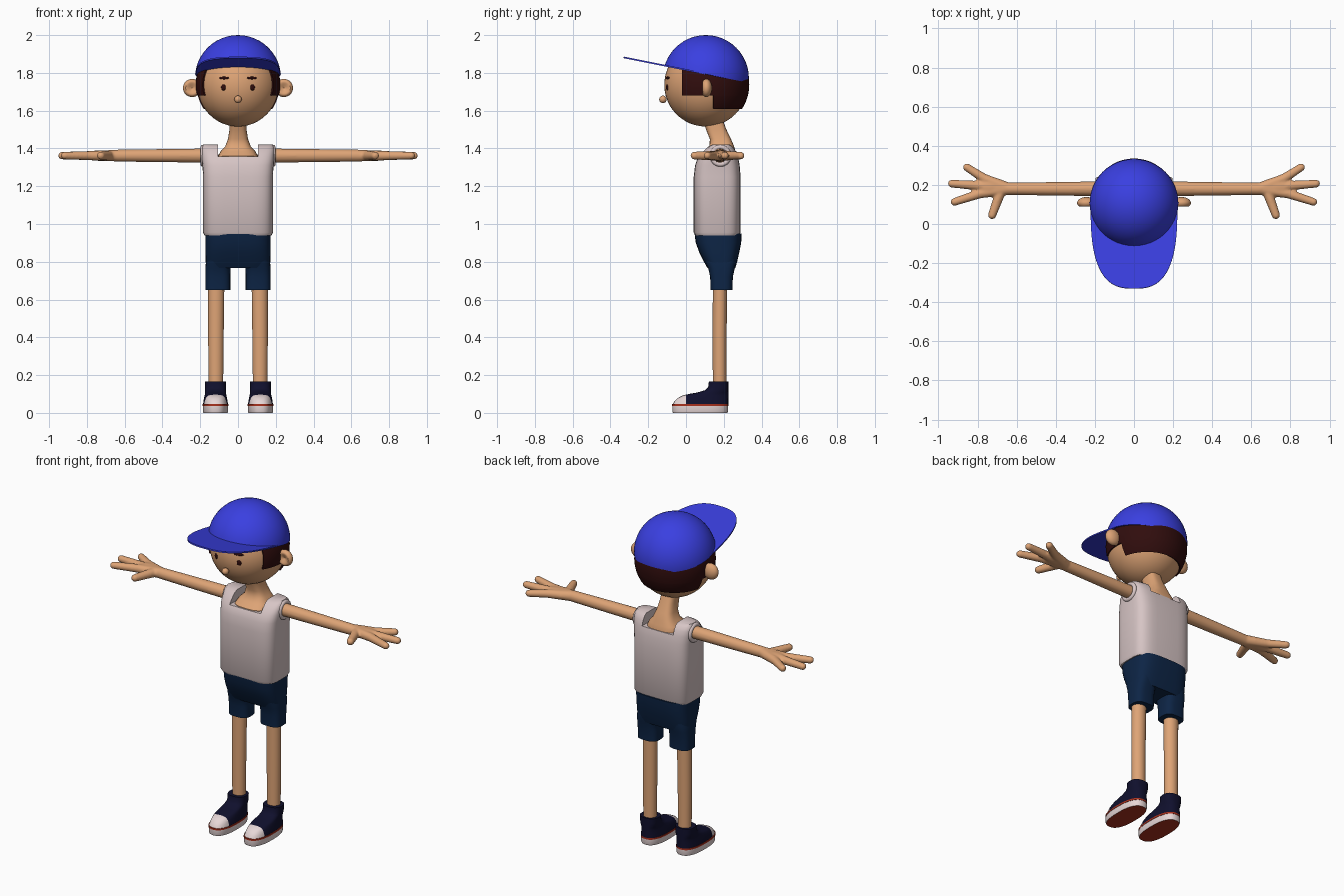
import bpy, bmesh, math
from mathutils import Matrix, Vector

if "Cube" in bpy.data.objects:
    bpy.data.objects.remove(bpy.data.objects["Cube"])


def material(name, *rgb):
    m = bpy.data.materials.new(name)
    m.use_nodes = True
    m.diffuse_color = (*rgb, 1)
    m.node_tree.nodes["Principled BSDF"].inputs["Base Color"].default_value = (*rgb, 1)
    return m


SKIN = material("skin", .73, .37, .18)
BLUE = material("cap blue", .042, .05, .75)
HAIR = material("dark brown", .03, .004, .004)
SHIRT = material("shirt off white", .68, .56, .56)
SHORTS = material("shorts navy", .004, .018, .06)
CANVAS = material("shoe canvas", .005, .005, .026)
RUBBER = material("shoe rubber", .8, .68, .68)
RED = material("sole red", .4, .03, .012)


def add(name, bm, mats, mirror=False, mods=(), rule=None):
    """Make an object, apply its modifiers and shade it."""
    bmesh.ops.recalc_face_normals(bm, faces=bm.faces[:])
    if rule:
        bm.normal_update()
        for f in bm.faces:
            f.material_index = rule(f)
    me = bpy.data.meshes.new(name)
    bm.to_mesh(me)
    bm.free()
    for m in mats:
        me.materials.append(m)
    ob = bpy.data.objects.new(name, me)
    bpy.context.collection.objects.link(ob)
    if mirror:
        ob.modifiers.new("mirror", 'MIRROR').use_mirror_merge = False
    for kind, settings in mods:
        mod = ob.modifiers.new(kind.lower(), kind)
        for key, value in settings.items():
            setattr(mod, key, value)
    bpy.ops.object.select_all(action='DESELECT')
    ob.select_set(True)
    bpy.context.view_layer.objects.active = ob
    bpy.ops.object.convert(target='MESH')
    bpy.ops.object.shade_smooth_by_angle(angle=math.radians(42))
    return ob


def oval(cx, cy, hw, hd, n, seg=40, turn=2 * math.pi, start=0):
    """Points of a rounded-rectangle outline."""
    for i in range(seg):
        a = start + turn * i / seg
        c, s = math.cos(a), math.sin(a)
        yield (cx + hw * math.copysign(abs(c) ** (2 / n), c),
               cy + hd * math.copysign(abs(s) ** (2 / n), s))


def loft(rings, n=2.5):
    """Skin rings of (z, centre x, centre y, half width, half depth)."""
    bm = bmesh.new()
    loops = [[bm.verts.new((x, y, z)) for x, y in oval(cx, cy, hw, hd, n)]
             for z, cx, cy, hw, hd in rings]
    for a, b in zip(loops, loops[1:]):
        for i in range(len(a)):
            j = (i + 1) % len(a)
            bm.faces.new((a[i], a[j], b[j], b[i]))
    bm.faces.new(loops[0][::-1])
    bm.faces.new(loops[-1])
    return bm


def ball(bm, centre, radii, rot=Matrix(), seg=32):
    mat = Matrix.Translation(centre) @ rot @ Matrix.Diagonal((*radii, 1))
    return bmesh.ops.create_uvsphere(bm, u_segments=seg, v_segments=seg // 2,
                                     radius=1, matrix=mat)["verts"]


def capsule(bm, p, q, r1, r2):
    p, q = Vector(p), Vector(q)
    d = q - p
    mat = Matrix.Translation((p + q) / 2) @ d.to_track_quat('Z', 'Y').to_matrix().to_4x4()
    bmesh.ops.create_cone(bm, cap_ends=True, segments=24, radius1=r1, radius2=r2,
                          depth=d.length, matrix=mat)
    ball(bm, p, (r1,) * 3, seg=24)
    ball(bm, q, (r2,) * 3, seg=24)


def bisect(bm, co, no, clear=False):
    bmesh.ops.bisect_plane(bm, geom=bm.verts[:] + bm.edges[:] + bm.faces[:],
                           plane_co=co, plane_no=no, clear_inner=clear)


# Head and nose
HEAD = Vector((0, .105, 1.737))
bm = bmesh.new()
ball(bm, HEAD, (.216, .22, .221), seg=48)
add("head", bm, [SKIN])
bm = bmesh.new()
ball(bm, (0, -.122, 1.66), (.02,) * 3, seg=20)
add("nose", bm, [SKIN])

# Ears with a hollow front
bm = bmesh.new()
for v in ball(bm, (0, 0, 0), (.048, .03, .048)):
    r = math.hypot(v.co.x, v.co.z) / .048
    if v.co.y < 0 and r < .75:
        v.co.y += .028 * (1 - r / .75)
bmesh.ops.translate(bm, verts=bm.verts[:], vec=(.243, .108, 1.72))
add("ears", bm, [SKIN], mirror=True)

# Eyes and brows lie on the face
for name, x, z, radii in (("eyes", .077, 1.723, (.013, .005, .016)),
                          ("brows", .074, 1.773, (.029, .005, .007))):
    dx, dz = x, z - HEAD.z
    n = Vector((dx, -math.sqrt(.219 ** 2 - dx * dx - dz * dz), dz))
    bm = bmesh.new()
    ball(bm, HEAD + n, radii, n.to_track_quat('-Y', 'Z').to_matrix().to_4x4(), 20)
    add(name, bm, [HAIR], mirror=True)

# Hair: short in front of the ears, longer behind
bm = bmesh.new()
ball(bm, HEAD, (.224, .23, .23), seg=48)
for y in (-.02, .145):
    bisect(bm, (0, y, 0), (0, 1, 0))
for z in (1.61, 1.68):
    bisect(bm, (0, 0, z), (0, 0, 1))
bald = []
for f in bm.faces:
    c = f.calc_center_median()
    if not ((c.y > -.02 and c.z > 1.68) or (c.y > .145 and c.z > 1.61)):
        bald.append(f)
bmesh.ops.delete(bm, geom=bald, context='FACES')
add("hair", bm, [HAIR], mods=[('SOLIDIFY', {"thickness": .02})])

# Cap crown, cut by the tilted brim plane
bm = bmesh.new()
ball(bm, (0, .105, 1.772), (.228,) * 3, seg=48)
bisect(bm, (0, 0, 1.814), (0, .2, 1), clear=True)
add("cap_crown", bm, [BLUE], mods=[('SOLIDIFY', {"thickness": .008})])

# Cap brim
bm = bmesh.new()
outline = oval(0, .1, .222, .43, 2.8, 48, math.pi * 48 / 47, math.pi)
bm.faces.new([bm.verts.new((x, y, 1.816 - .2 * y)) for x, y in outline])
add("cap_brim", bm, [BLUE], mods=[('SOLIDIFY', {"thickness": .008, "offset": 0})])

# Neck and upper chest
add("neck", loft([(1.33, 0, .172, .105, .1), (1.36, 0, .172, .105, .1),
                  (1.385, 0, .182, .092, .08), (1.41, 0, .19, .068, .065),
                  (1.45, 0, .182, .053, .056), (1.5, 0, .16, .045, .054),
                  (1.57, 0, .135, .043, .052)], 3), [SKIN])

# Tank top with a square neckline
bm = bmesh.new()
bmesh.ops.create_cube(bm, size=1, matrix=Matrix.Translation((0, .17, 1.457))
                      @ Matrix.Diagonal((.21, .6, .2, 1)))
cutter = add("neckline_cutter", bm, [SHIRT])
cutter.hide_render = True
add("tank_top", loft([(.94, 0, .165, .178, .116), (.955, 0, .165, .185, .124),
                      (1.25, 0, .165, .185, .124), (1.31, 0, .166, .188, .118),
                      (1.355, 0, .17, .192, .106), (1.385, 0, .178, .193, .088),
                      (1.407, 0, .182, .191, .07), (1.42, 0, .185, .184, .048)], 4),
    [SHIRT], mods=[('BOOLEAN', {"object": cutter, "operation": 'DIFFERENCE'})])
bpy.data.objects.remove(cutter)

# Armhole trim
bm = bmesh.new()
steps, sides = 32, 10
rows = []
for i in range(steps):
    a = 2 * math.pi * i / steps
    rows.append([])
    for j in range(sides):
        b = 2 * math.pi * j / sides
        r = .046 + .012 * math.cos(b)
        rows[-1].append(bm.verts.new((.186 + .012 * math.sin(b),
                                      .182 + r * math.cos(a), 1.361 + r * math.sin(a))))
for i in range(steps):
    for j in range(sides):
        a, b, k = rows[i], rows[(i + 1) % steps], (j + 1) % sides
        bm.faces.new((a[j], b[j], b[k], a[k]))
add("armhole_trim", bm, [SHIRT], mirror=True)

# Arms with palm, three fingers and thumb, fused together
Z = 1.362
bm = bmesh.new()
capsule(bm, (.14, .18, Z), (.64, .18, Z), .038, .032)
ball(bm, (.73, .19, Z), (.085, .048, .028))
for base, tip in (((.765, .232), (.855, .29)), ((.8, .197), (.932, .206)),
                  ((.79, .155), (.918, .113))):
    capsule(bm, (.64, .18, Z), (*base, Z), .031, .024)
    capsule(bm, (*base, Z), (*tip, Z), .024, .02)
capsule(bm, (.68, .17, Z), (.726, .045, Z), .027, .021)
add("arms", bm, [SKIN], mirror=True,
    mods=[('REMESH', {"mode": 'VOXEL', "voxel_size": .006}),
          ('SMOOTH', {"iterations": 5})])

# Shorts
add("shorts_hips", loft([(.768, 0, .187, .168, .074), (.8, 0, .183, .171, .088),
                         (.85, 0, .176, .172, .106), (.9, 0, .172, .172, .12),
                         (.95, 0, .17, .172, .125)], 3.5), [SHORTS])
add("shorts_legs", loft([(.65, .107, .188, .066, .058), (.72, .107, .188, .066, .06),
                         (.765, .106, .188, .066, .07), (.8, .1, .184, .07, .08),
                         (.85, .09, .178, .07, .09)], 3), [SHORTS], mirror=True)

# Legs
add("legs", loft([(.12, .117, .178, .038, .036), (.4, .117, .178, .041, .037),
                  (.7, .115, .18, .043, .038)], 2), [SKIN], mirror=True)

# Shoes: rubber sole, red stripe, canvas upper with rubber toe
X = .119
add("shoe_soles", loft([(0, X, .075, .064, .144), (.008, X, .075, .067, .147),
                        (.036, X, .075, .067, .147)]), [RUBBER, RED], mirror=True,
    rule=lambda f: int(f.normal.z < -.9))
add("shoe_stripes", loft([(.036, X, .075, .069, .149), (.046, X, .075, .069, .149)]),
    [RED], mirror=True)
profile = [(.046, -.069, .066), (.06, -.062, .064), (.078, -.045, .061),
           (.092, -.018, .058), (.1, .015, .056), (.108, .06, .055),
           (.12, .1, .055), (.135, .117, .055), (.165, .121, .056)]
bm = loft([(z, X, (front + .224) / 2, hw, (.224 - front) / 2)
           for z, front, hw in profile])
bisect(bm, (0, 0, 0), (0, 1, 0))
add("shoe_uppers", bm, [CANVAS, RUBBER], mirror=True,
    rule=lambda f: int(f.calc_center_median().y < 0))
